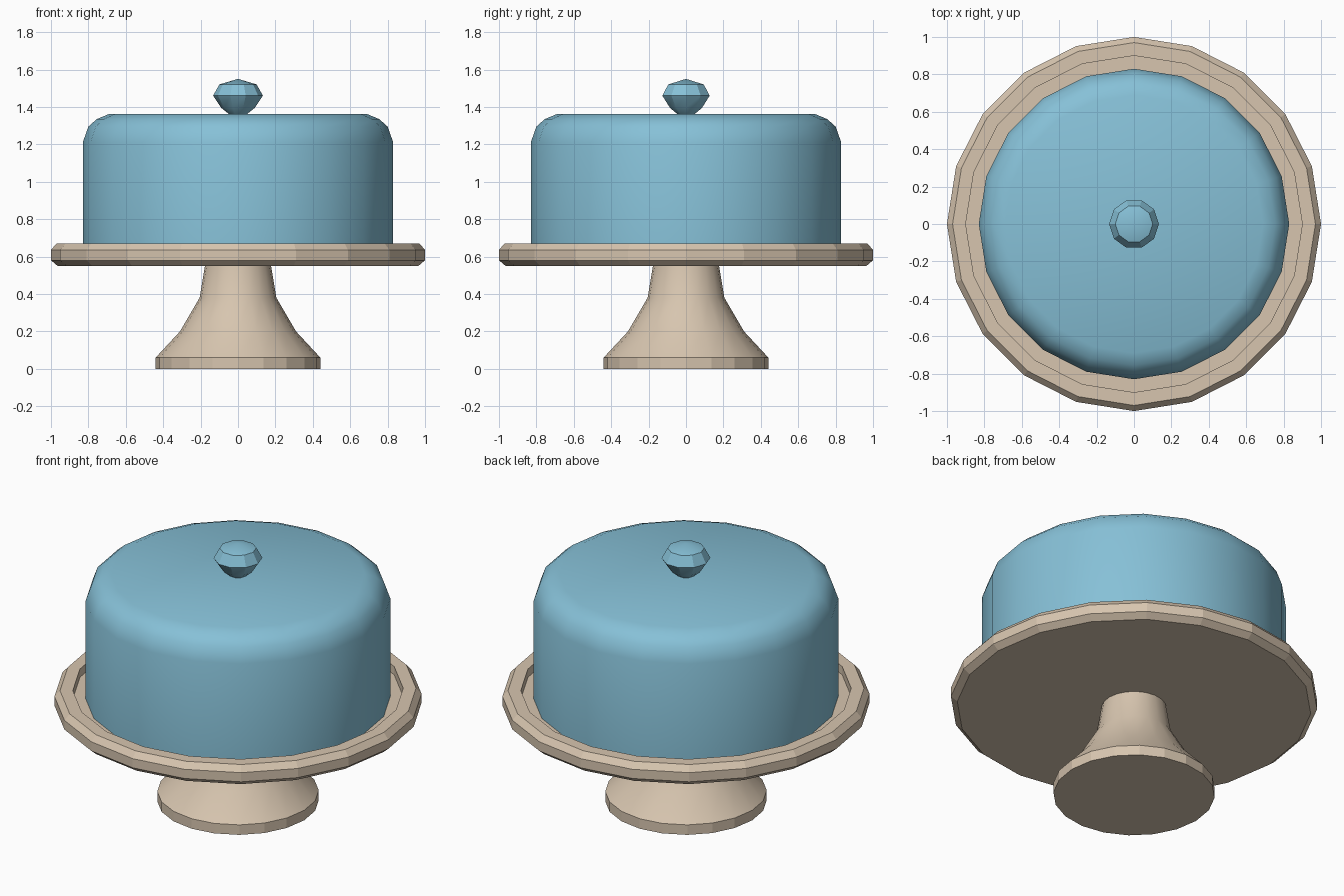
import bpy, bmesh, math

if "Cube" in bpy.data.objects:
    bpy.data.objects.remove(bpy.data.objects["Cube"], do_unlink=True)


def material(name, colour):
    mat = bpy.data.materials.new(name)
    mat.use_nodes = True
    mat.diffuse_color = colour
    mat.node_tree.nodes["Principled BSDF"].inputs["Base Color"].default_value = colour
    return mat


def lathe(name, profile, sides, mat, smooth_angle=None):
    """Turn a (radius, height) profile around z; open ends are capped."""
    bm = bmesh.new()
    rings = []
    for r, z in profile:
        if r == 0:
            rings.append([bm.verts.new((0, 0, z))] * sides)
        else:
            angles = [math.tau * i / sides for i in range(sides)]
            rings.append([bm.verts.new((r * math.cos(a), r * math.sin(a), z)) for a in angles])
    for low, high in zip(rings, rings[1:]):
        for i in range(sides):
            j = (i + 1) % sides
            corners = [low[i], low[j], high[j], high[i]]
            bm.faces.new(list(dict.fromkeys(corners)))
    for ring in (rings[0], rings[-1]):
        if ring[0] is not ring[1]:
            bm.faces.new(ring)
    bmesh.ops.recalc_face_normals(bm, faces=bm.faces)
    mesh = bpy.data.meshes.new(name)
    bm.to_mesh(mesh)
    bm.free()
    mesh.materials.append(mat)
    obj = bpy.data.objects.new(name, mesh)
    bpy.context.collection.objects.link(obj)
    if smooth_angle:
        bpy.ops.object.select_all(action='DESELECT')
        obj.select_set(True)
        bpy.context.view_layer.objects.active = obj
        bpy.ops.object.shade_smooth_by_angle(angle=math.radians(smooth_angle))
    return obj


beige = material("warm beige", (0.68, 0.56, 0.43, 1))
blue = material("soft blue", (0.24, 0.53, 0.68, 1))

# Stand: flat-sided foot with a flared smooth stem
lathe("foot", [(0.44, 0), (0.44, 0.06)], 20, beige)
lathe("stem", [(0.44, 0.06), (0.31, 0.2), (0.205, 0.38), (0.175, 0.56)], 20, beige, 35)

# Plate with bevelled rim and sunken middle
lathe("plate", [(0.965, 0.55), (1, 0.58), (1, 0.635), (0.97, 0.67),
                (0.9, 0.67), (0.9, 0.62)], 20, beige)

# Rounded cover resting in the plate
lathe("cover", [(0.83, 0.62), (0.83, 1.21), (0.8, 1.295),
                (0.755, 1.335), (0.69, 1.362)], 20, blue, 35)

# Faceted knob
lathe("knob", [(0.04, 1.355), (0.09, 1.395), (0.133, 1.46),
               (0.1, 1.52), (0, 1.55)], 10, blue, 30)
